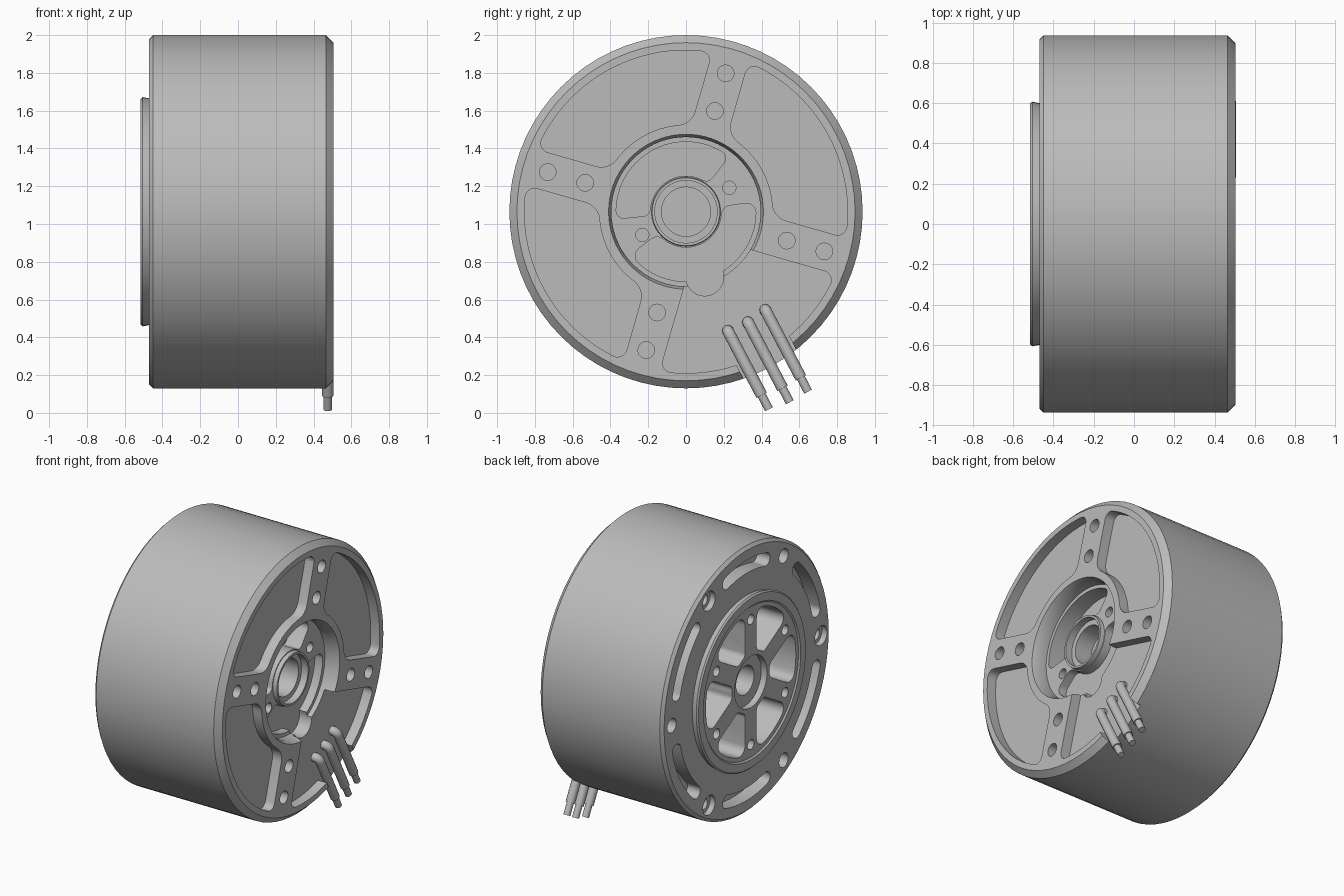
import bpy, bmesh, math
from math import sin, cos, asin, radians, pi

CZ = 1.065            # height of the motor axis

cube = bpy.data.objects.get("Cube")
if cube:
    bpy.data.objects.remove(cube, do_unlink=True)

metal = bpy.data.materials.new("grey metal")
metal.use_nodes = True
metal.diffuse_color = (0.5, 0.5, 0.5, 1)
metal.node_tree.nodes["Principled BSDF"].inputs["Base Color"].default_value = (0.5, 0.5, 0.5, 1)


def make_object(name, bm):
    bmesh.ops.recalc_face_normals(bm, faces=bm.faces)
    mesh = bpy.data.meshes.new(name)
    bm.to_mesh(mesh)
    bm.free()
    mesh.materials.append(metal)
    obj = bpy.data.objects.new(name, mesh)
    bpy.context.collection.objects.link(obj)
    return obj


def select(obj):
    bpy.ops.object.select_all(action='DESELECT')
    obj.select_set(True)
    bpy.context.view_layer.objects.active = obj


def lathe(name, profile, steps=72):
    """Revolve (x, radius) points around the motor axis."""
    bm = bmesh.new()
    verts = [bm.verts.new((x, r, CZ)) for x, r in profile]
    edges = [bm.edges.new(pair) for pair in zip(verts, verts[1:])]
    bmesh.ops.spin(bm, geom=verts + edges, cent=(0, 0, CZ), axis=(1, 0, 0),
                   angle=2 * pi, steps=steps, use_duplicate=False)
    bmesh.ops.remove_doubles(bm, verts=bm.verts, dist=1e-5)
    return make_object(name, bm)


def arc(cy, cz, r, a, b, n):
    return [(cy + r * cos(a + (b - a) * i / n), cz + r * sin(a + (b - a) * i / n))
            for i in range(n + 1)]


def circle(angle, dist, r):
    a = radians(angle)
    return arc(dist * cos(a), dist * sin(a), r, 0, 2 * pi, 24)[:-1]


def sector(a0, a1, w, r, R, f_in, f_out):
    """Ring sector, set back by w from both radial lines, with rounded corners."""
    a0, a1 = radians(a0), radians(a1)
    to, ti = asin((w + f_out) / (R - f_out)), asin((w + f_in) / (r + f_in))
    Ro, Ri = R - f_out, r + f_in

    def corner(t, d, f, a, b):
        return arc(d * cos(t), d * sin(t), f, a, b, 6)
    pts = corner(a0 + to, Ro, f_out, a0 - pi / 2, a0 + to)
    pts += arc(0, 0, R, a0 + to, a1 - to, 20)[1:-1]
    pts += corner(a1 - to, Ro, f_out, a1 - to, a1 + pi / 2)
    pts += corner(a1 - ti, Ri, f_in, a1 + pi / 2, a1 - ti + pi)
    pts += arc(0, 0, r, a1 - ti, a0 + ti, 16)[1:-1]
    pts += corner(a0 + ti, Ri, f_in, a0 + ti + pi, a0 + 1.5 * pi)
    return pts


def cut(target, x0, x1, outlines):
    """Cut prisms with the given outlines between two x positions."""
    bm = bmesh.new()
    for pts in outlines:
        near = [bm.verts.new((x0, y, CZ + z)) for y, z in pts]
        face = bm.faces.new(near)
        new = bmesh.ops.extrude_face_region(bm, geom=[face])["geom"]
        moved = [v for v in new if isinstance(v, bmesh.types.BMVert)]
        bmesh.ops.translate(bm, verts=moved, vec=(x1 - x0, 0, 0))
    bmesh.ops.remove_doubles(bm, verts=bm.verts, dist=1e-5)
    cutter = make_object("cutter", bm)
    cutter.hide_render = True
    select(target)
    mod = target.modifiers.new("cut", 'BOOLEAN')
    mod.operation, mod.solver, mod.object = 'DIFFERENCE', 'EXACT', cutter
    bpy.ops.object.modifier_apply(modifier=mod.name)
    bpy.data.objects.remove(cutter, do_unlink=True)


# Motor housing with stepped bores at both ends
housing = lathe("motor_housing", [
    (.25, 0), (.25, .13), (.38, .13), (.38, .165), (.43, .165), (.43, .18), (.40, .183),
    (.40, .395), (.46, .395), (.505, .41), (.505, .895), (.465, .935),
    (-.45, .935), (-.47, .915), (-.47, .6), (-.505, .607), (-.515, .597),
    (-.515, .54), (-.505, .53), (-.505, .18), (-.46, .18), (-.46, .1), (-.3, .1), (-.3, 0)])

# Mounting face: four pockets between spokes, the last open to the bore
SPOKE = 74
cut(housing, .435, .6, [sector(SPOKE + 90 * k, SPOKE + 90 * (k + 1), .1, .46, .855, .1, .05)
                        for k in (0, 1, 3)])
cut(housing, .435, .6, [sector(SPOKE + 180, SPOKE + 270, .1, .36, .855, .01, .05)])

# Notch in the rim where the wires leave
DY, DZ = .464, -.886
cut(housing, .435, .6, [[(d * DY - p * DZ, d * DZ + p * DY) for d, p in
                         ((.66, -.14), (1.1, -.14), (1.1, .178), (.66, .178))]])

# Spoke screw holes
cut(housing, .3, .6, [circle(SPOKE + 90 * k, d, .044) for k in range(4) for d in (.555, .762)])

# Recesses around the bearing and the two small bosses
cut(housing, .28, .42, [sector(52, 186, 0, .19, .37, .04, .04)])
cut(housing, .34, .42, [sector(218, 368, 0, .19, .37, .05, .05)])
cut(housing, .34, .45, [circle(-74, .36, .1)])
cut(housing, .3, .45, [circle(a, .262, .035) for a in (29, 208)])

# Rotor face: rim slots, plain holes and counterbored holes
cut(housing, -.6, -.37, [sector(60 * k + 11, 60 * k + 49, 0, .755, .845, .044, .044)
                         for k in range(6)])
cut(housing, -.6, -.37, [circle(120 * k, .83, .05) for k in range(3)])
cut(housing, -.6, -.43, [circle(120 * k + 60, .83, .068) for k in range(3)])
cut(housing, -.6, -.33, [circle(120 * k + 60, .83, .04) for k in range(3)])

# Hub windows and hub screw holes
cut(housing, -.6, -.2, [sector(60 * k - 30, 60 * k + 30, .065, .21, .5, .04, .06)
                        for k in range(6)])
cut(housing, -.6, -.35, [circle(60 * k + 30, .44, .035) for k in range(6)])

select(housing)
bpy.ops.object.shade_smooth_by_angle(angle=radians(30))


def tube(name, points, radius):
    curve = bpy.data.curves.new(name, 'CURVE')
    curve.dimensions = '3D'
    curve.bevel_depth, curve.bevel_resolution, curve.use_fill_caps = radius, 4, True
    spline = curve.splines.new('POLY')
    spline.points.add(len(points) - 1)
    for p, co in zip(spline.points, points):
        p.co = (*co, 1)
    curve.materials.append(metal)
    obj = bpy.data.objects.new(name, curve)
    bpy.context.collection.objects.link(obj)
    select(obj)
    bpy.ops.object.convert(target='MESH')
    bpy.ops.object.shade_smooth_by_angle(angle=radians(40))


# Three bent wires with thinner bare tips
for i, (y, z, length) in enumerate([(.222, .434, .385), (.328, .48, .395), (.42, .545, .405)]):
    def along(x, d):
        return (x, y + d * DY, z + d * DZ)
    bend = [along(.445 + .03 * sin(t), .03 - .03 * cos(t)) for t in
            (pi / 8 * k for k in range(5))]
    tube(f"wire_{i + 1}", [along(.41, 0)] + bend + [along(.475, length)], .031)
    tube(f"wire_tip_{i + 1}", [along(.475, length - .02), along(.475, length + .083)], .023)
